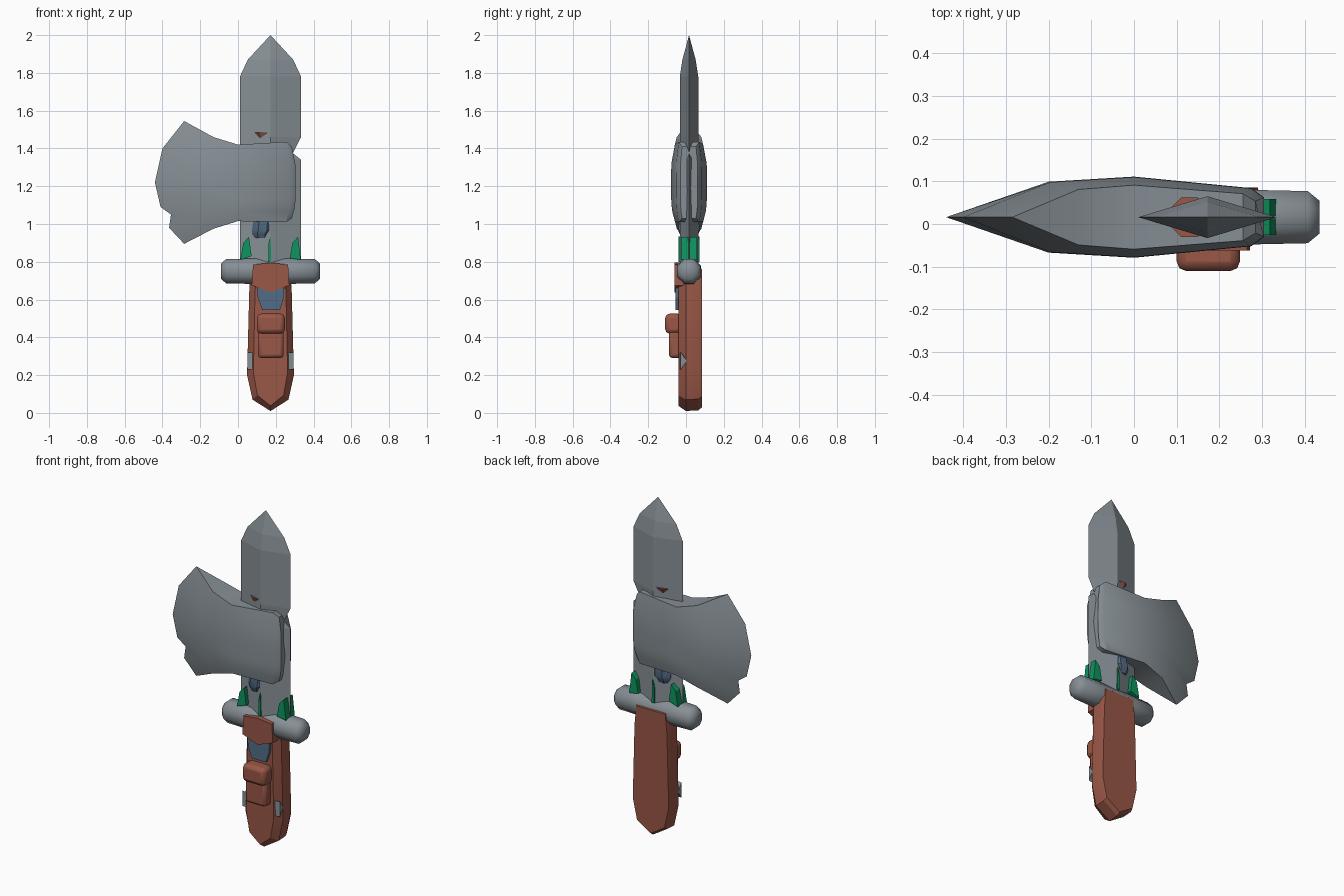
import bpy, bmesh, math

old = bpy.data.objects.get("Cube")
if old:
    bpy.data.objects.remove(old, do_unlink=True)


def material(name, rgb):
    m = bpy.data.materials.new(name)
    m.use_nodes = True
    m.diffuse_color = (*rgb, 1)
    m.node_tree.nodes["Principled BSDF"].inputs["Base Color"].default_value = (*rgb, 1)
    return m


STEEL = material("steel grey", (0.24, 0.275, 0.30))
LEATHER = material("leather brown", (0.32, 0.095, 0.063))
GREEN = material("gem green", (0.004, 0.30, 0.115))
BLUE = material("binding blue", (0.085, 0.15, 0.24))
CX, CY = 0.172, 0.016      # sword axis


def loft(name, rings, mat, smooth=None, bevel=0):
    """Skin a list of equal closed rings and cap both ends."""
    bm = bmesh.new()
    rows = [[bm.verts.new(p) for p in r] for r in rings]
    n = len(rows[0])
    for a, b in zip(rows, rows[1:]):
        for i in range(n):
            j = (i + 1) % n
            bm.faces.new((a[i], a[j], b[j], b[i]))
    bm.faces.new(rows[0])
    bm.faces.new(rows[-1])
    bmesh.ops.remove_doubles(bm, verts=bm.verts, dist=0.0005)
    bmesh.ops.recalc_face_normals(bm, faces=bm.faces)
    mesh = bpy.data.meshes.new(name)
    bm.to_mesh(mesh)
    bm.free()
    obj = bpy.data.objects.new(name, mesh)
    mesh.materials.append(mat)
    bpy.context.collection.objects.link(obj)
    if bevel:
        mod = obj.modifiers.new("Bevel", "BEVEL")
        mod.width, mod.segments = bevel, 2
    if smooth:
        bpy.ops.object.select_all(action="DESELECT")
        obj.select_set(True)
        bpy.context.view_layer.objects.active = obj
        bpy.ops.object.shade_smooth_by_angle(angle=math.radians(smooth))
    return obj


def prism(name, profile, y0, y1, mat, **kw):
    return loft(name, [[(x, y, z) for x, z in profile] for y in (y0, y1)], mat, **kw)


def box(x0, x1, z0, z1):
    return [(x0, z0), (x1, z0), (x1, z1), (x0, z1)]


def post(name, sections, mat, n=8):
    """Upright faceted post from (x, z, radius) sections."""
    ang = [math.tau * (i + 0.5) / n for i in range(n)]
    loft(name, [[(x + r * math.cos(a), CY + r * math.sin(a), z) for a in ang]
                for x, z, r in sections], mat, smooth=30)


# Sword blade: diamond section, notched on one edge
sections = [(0.72, 0.01, 0.334, 0.049), (1.34, 0.01, 0.334, 0.049),
            (1.375, 0.01, 0.29, 0.049), (1.46, 0.01, 0.334, 0.049),
            (1.78, 0.01, 0.334, 0.049), (1.87, 0.052, 0.292, 0.035),
            (2.0, CX, CX, 0)]
loft("sword_blade", [[(l, CY, z), (CX, CY - t, z), (r, CY, z), (CX, CY + t, z)]
                     for z, l, r, t in sections], STEEL)

# Axe head: chipped cutting edge, then columns towards the rear
edge = [(-0.285, 1.545), (-0.40, 1.40), (-0.44, 1.22), (-0.41, 1.09),
        (-0.355, 1.05), (-0.365, 0.98), (-0.285, 0.895)]
levels = (0, 0.25, 0.5, 0.7, 0.78, 0.88, 1)
columns = [(-0.13, 1.46, 0.975, -0.07, 0.065, 0.083),
           (0.0, 1.42, 1.015, 0, 0.075, 0.095),
           (0.255, 1.435, 1.01, 0.02, 0.055, 0.068),
           (0.285, 1.41, 1.03, 0.02, 0.037, 0.046)]
rings = [[(x, CY, z) for x, z in edge + edge[::-1]]]
for x, top, low, dx, rim, mid in columns:
    side = []
    for v in levels:
        w = 1 - (2 * v - 1) ** 4
        side.append((x + dx * w, rim + (mid - rim) * w, top + (low - top) * v))
    rings.append([(a, CY - t, z) for a, t, z in side]
                 + [(a, CY + t, z) for a, t, z in reversed(side)])
loft("axe_head", rings, STEEL, smooth=35)

# Axe haft with its binding
post("axe_haft", [(0.138, 0.76, 0.036), (0.142, 0.93, 0.014), (0.13, 1.40, 0.02),
                  (0.13, 1.44, 0.028), (0.13, 1.485, 0.05)], LEATHER)
post("haft_binding", [(0.124, 0.925, 0.042), (0.124, 0.95, 0.055),
                      (0.13, 0.965, 0.062), (0.135, 1.03, 0.055)], BLUE)

# Crossguard
guard = [(-0.262, 0.042), (-0.235, 0.066), (-0.11, 0.069),
         (0.11, 0.069), (0.235, 0.066), (0.262, 0.042)]
angles = [math.tau * (i + 0.5) / 8 for i in range(8)]
loft("crossguard", [[(CX + dx, CY + r * math.cos(a), 0.75 + r * 1.05 * math.sin(a))
                     for a in angles] for dx, r in guard], STEEL, smooth=50)

# Grip, chamfered towards the front
half = [(0.10, 0.78), (0.112, 0.66), (0.124, 0.2), (0.095, 0.07)]
outline = half + [(0, 0.01)] + [(-u, z) for u, z in reversed(half)]
loft("grip", [[(CX + u * sx, y, 0.4 + (z - 0.4) * sz) for u, z in outline]
              for y, sx, sz in ((0.085, 0.95, 0.95), (0.065, 1, 0.99),
                                (0.0, 1, 1), (-0.04, 0.73, 0.93))],
     LEATHER, smooth=30)

# Collar wrapped over the guard
collar = [(0.08, 0.785), (CX, 0.795), (0.265, 0.785), (0.272, 0.675),
          (CX, 0.638), (0.072, 0.675)]
prism("guard_collar", collar, -0.062, 0.02, LEATHER)

# Blue strap end below the collar
prism("strap_end", [(0.10, 0.66), (0.245, 0.66), (0.243, 0.61), (0.222, 0.545),
                    (0.128, 0.545), (0.105, 0.61)], -0.056, -0.02, BLUE)

# Pouch with an overlapping flap
prism("pouch_body", box(0.106, 0.242, 0.29, 0.44), -0.09, -0.02, LEATHER,
      bevel=0.018, smooth=40)
prism("pouch_flap", box(0.10, 0.248, 0.42, 0.525), -0.11, -0.02, LEATHER,
      bevel=0.022, smooth=40)

# Gems on both faces of the blade
shapes = {"right": [(0.012, 0.81), (0.028, 0.90), (0.058, 0.932), (0.072, 0.83)],
          "middle": [(0.160, 0.80), (0.162, 0.90), (0.172, 0.935), (0.176, 0.80)],
          "left": [(0.332, 0.81), (0.318, 0.932), (0.288, 0.90), (0.274, 0.82)]}
for face, s in (("front", -1), ("back", 1)):
    for spot, shape in shapes.items():
        depth = 0.055 if spot == "middle" else 0.042
        prism(f"{face}_{spot}_gem", shape, CY + s * 0.003, CY + s * depth, GREEN)

# Pointed studs on the sides of the grip
for name, s in (("left", 1), ("right", -1)):
    base = [(-0.035, 0.23), (0.012, 0.275), (-0.035, 0.32)]
    loft(f"{name}_grip_stud", [[(CX + s * 0.08, y, z) for y, z in base],
                               [(CX + s * 0.122, -0.012 + (y + 0.012) * 0.7, z)
                                for y, z in base]], STEEL)
